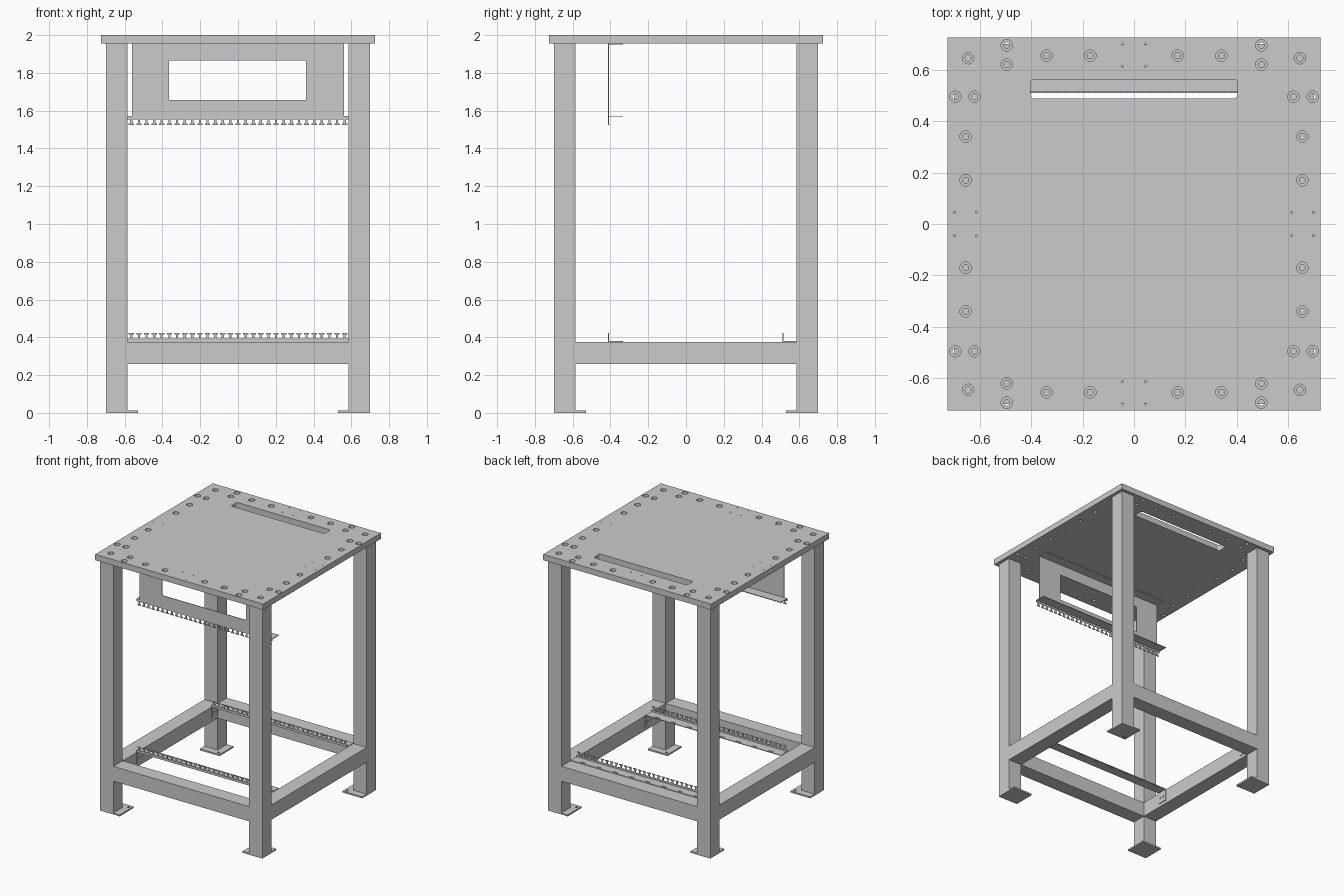
import bpy, bmesh
from math import cos, sin, pi

if "Cube" in bpy.data.objects:
    bpy.data.objects.remove(bpy.data.objects["Cube"])

T = 0.005  # sheet metal thickness


def finish(name, bm):
    bmesh.ops.recalc_face_normals(bm, faces=bm.faces)
    me = bpy.data.meshes.new(name)
    bm.to_mesh(me)
    bm.free()
    ob = bpy.data.objects.new(name, me)
    bpy.context.collection.objects.link(ob)
    return ob


def add_box(bm, lo, hi):
    vs = bmesh.ops.create_cube(bm, size=1)["verts"]
    for v in vs:
        for i in range(3):
            v.co[i] = lo[i] if v.co[i] < 0 else hi[i]


def box(name, lo, hi):
    bm = bmesh.new()
    add_box(bm, lo, hi)
    return finish(name, bm)


def extrude_outline(bm, pts, vec):
    face = bm.faces.new([bm.verts.new(p) for p in pts])
    new = bmesh.ops.extrude_face_region(bm, geom=[face], use_keep_orig=True)["geom"]
    bmesh.ops.translate(bm, vec=vec, verts=[g for g in new if isinstance(g, bmesh.types.BMVert)])


def add_drill(bm, x, y, rings, n=24):
    """Closed turned solid: rings are (radius, z) from bottom to top."""
    loops = [[bm.verts.new((x + r * cos(2 * pi * i / n), y + r * sin(2 * pi * i / n), z))
              for i in range(n)] for r, z in rings]
    for a, b in zip(loops, loops[1:]):
        for i in range(n):
            j = (i + 1) % n
            bm.faces.new((a[i], a[j], b[j], b[i]))
    bm.faces.new(loops[0][::-1])
    bm.faces.new(loops[-1])


def cut(ob, bm):
    cutter = finish(ob.name + "_cutter", bm)
    cutter.hide_render = True
    mod = ob.modifiers.new("cut", "BOOLEAN")
    mod.operation = "DIFFERENCE"
    mod.solver = "EXACT"
    mod.object = cutter
    bpy.context.view_layer.objects.active = ob
    bpy.ops.object.modifier_apply(modifier=mod.name)
    bpy.data.objects.remove(cutter)


# Table top with counterbored bolt holes, small holes and cable slot
top = box("table_top", (-0.725, -0.725, 1.955), (0.725, 0.725, 2.0))
bm = bmesh.new()
bore = [(0.012, 1.9), (0.012, 1.98), (0.022, 1.98), (0.022, 2.05)]
pin = [(0.004, 1.9), (0.004, 2.05)]
edge_bolts = [(0.495, 0.695), (0.495, 0.62), (0.34, 0.655), (0.17, 0.655)]
edge_pins = [(0.045, 0.70), (0.045, 0.613)]
for sx in (-1, 1):
    for sy in (-1, 1):
        add_drill(bm, sx * 0.645, sy * 0.645, bore)
        for pts, rings, n in ((edge_bolts, bore, 24), (edge_pins, pin, 10)):
            for a, b in pts:
                add_drill(bm, sx * a, sy * b, rings, n)
                add_drill(bm, sx * b, sy * a, rings, n)
slot = []
for cx, cy, a0 in ((0.388, 0.548, 0), (-0.388, 0.548, 90), (-0.388, 0.503, 180), (0.388, 0.503, 270)):
    for k in range(7):
        a = (a0 + 15 * k) * pi / 180
        slot.append((cx + 0.015 * cos(a), cy + 0.015 * sin(a), 1.9))
extrude_outline(bm, slot, (0, 0, 0.2))
cut(top, bm)

# Legs with foot plates
for sx, xn in ((-1, "left"), (1, "right")):
    for sy, yn in ((-1, "front"), (1, "back")):
        xs = sorted((sx * 0.585, sx * 0.70))
        ys = sorted((sy * 0.585, sy * 0.70))
        box(f"{yn}_{xn}_leg", (xs[0], ys[0], 0.012), (xs[1], ys[1], 1.955))
        xs = sorted((sx * 0.53, sx * 0.70))
        ys = sorted((sy * 0.53, sy * 0.70))
        foot = box(f"{yn}_{xn}_foot_plate", (xs[0], ys[0], 0), (xs[1], ys[1], 0.012))
        bm = bmesh.new()
        add_drill(bm, sx * 0.555, sy * 0.555, [(0.009, -0.1), (0.009, 0.1)], 16)
        cut(foot, bm)

# Lower frame beams
for s, xn, yn in ((-1, "left", "front"), (1, "right", "back")):
    a, b = sorted((s * 0.585, s * 0.70))
    box(f"{xn}_beam", (a, -0.585, 0.26), (b, 0.585, 0.375))
    box(f"{yn}_beam", (-0.585, a, 0.26), (0.585, b, 0.375))


# Comb strip with T-shaped cable-tie teeth, pointing up (d=1) or down (d=-1)
def comb(name, y, z, d, n=29):
    pitch = 1.17 / n
    pts = [(0.585, 0), (-0.585, 0), (-0.585, 0.017)]
    for i in range(n):
        c = -0.585 + pitch * (i + 0.5)
        pts += [(c - 0.006, 0.017), (c - 0.006, 0.038), (c - 0.014, 0.038), (c - 0.014, 0.046),
                (c + 0.014, 0.046), (c + 0.014, 0.038), (c + 0.006, 0.038), (c + 0.006, 0.017)]
    pts.append((0.585, 0.017))
    bm = bmesh.new()
    extrude_outline(bm, [(px, y, z + d * pz) for px, pz in pts], (0, T, 0))
    return finish(name, bm)


# Lower cable rails: comb, slotted flange, bolted end tabs
for name, y0, y1 in (("front", -0.413, -0.333), ("back", 0.51, 0.585)):
    comb(f"{name}_rail_comb", y0, 0.376, 1)
    flange = box(f"{name}_rail_flange", (-0.585, y0, 0.375), (0.585, y1, 0.375 + T))
    bm = bmesh.new()
    for i in range(8):
        x = -0.49 + 0.14 * i
        add_box(bm, (x - 0.02, y1 - 0.018, 0.3), (x + 0.02, y1 - 0.011, 0.45))
    cut(flange, bm)
    for s in (-1, 1):
        a, b = sorted((s * 0.585, s * (0.585 - T)))
        tab = box(f"{name}_rail_tab", (a, y0, 0.285), (b, y1, 0.378))
        bm = bmesh.new()
        for y in (y0 + 0.022, y1 - 0.022):
            extrude_outline(bm, [(s * 0.5, y + 0.008 * cos(k * pi / 8), 0.325 + 0.008 * sin(k * pi / 8))
                                 for k in range(16)], (s * 0.2, 0, 0))
        cut(tab, bm)

# Upper hanging panel with window, flanges and downward comb
panel = box("hanging_panel", (-0.56, -0.413, 1.57), (0.56, -0.413 + T, 1.955))
bm = bmesh.new()
add_box(bm, (-0.366, -0.5, 1.657), (0.36, -0.3, 1.865))
cut(panel, bm)
box("panel_top_flange", (-0.56, -0.413, 1.955 - T), (0.56, -0.333, 1.955))
box("panel_bottom_flange", (-0.585, -0.413, 1.568), (0.585, -0.333, 1.568 + T))
comb("panel_comb", -0.413, 1.571, -1)
